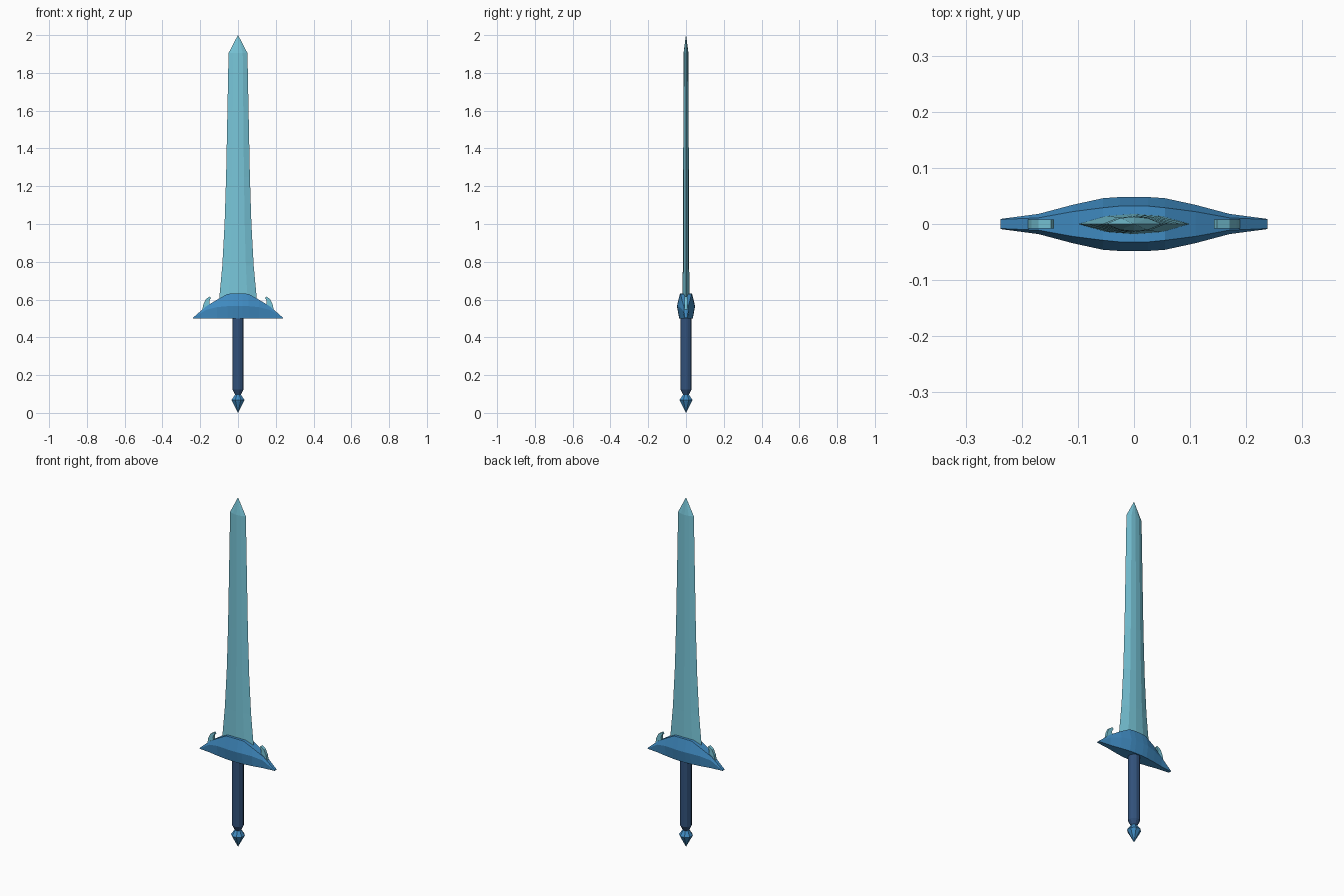
import bpy, bmesh, math

if "Cube" in bpy.data.objects:
    bpy.data.objects.remove(bpy.data.objects["Cube"])


def material(name, rgb):
    m = bpy.data.materials.new(name)
    m.diffuse_color = (*rgb, 1)
    m.use_nodes = True
    m.node_tree.nodes["Principled BSDF"].inputs["Base Color"].default_value = m.diffuse_color
    return m


ICE = material("pale_ice_blue", (0.19, 0.57, 0.70))
BLUE = material("mid_blue", (0.052, 0.265, 0.55))
NAVY = material("dark_navy", (0.032, 0.085, 0.20))


def loft(name, rings, mat):
    """Join equal-length rings of points into a closed, flat-shaded solid."""
    bm = bmesh.new()
    vs = [[bm.verts.new(p) for p in ring] for ring in rings]
    n = len(rings[0])
    for a, b in zip(vs, vs[1:]):
        for i in range(n):
            j = (i + 1) % n
            bm.faces.new((a[i], a[j], b[j], b[i]))
    bm.faces.new(vs[0])
    bm.faces.new(vs[-1])
    bmesh.ops.remove_doubles(bm, verts=bm.verts, dist=1e-5)
    bmesh.ops.recalc_face_normals(bm, faces=bm.faces)
    mesh = bpy.data.meshes.new(name)
    bm.to_mesh(mesh)
    bm.free()
    mesh.materials.append(mat)
    ob = bpy.data.objects.new(name, mesh)
    bpy.context.collection.objects.link(ob)
    return ob


def turned(name, profile, sides, mat):
    """Faceted turned part from (radius, z) pairs."""
    angles = [math.tau * (i + 0.5) / sides for i in range(sides)]
    return loft(name, [[(r * math.cos(a), r * math.sin(a), z) for a in angles]
                       for r, z in profile], mat)


# Blade: flattened section with a shallow centre ridge, flaring at the base
def blade_ring(w, t, z):
    return [(w, 0, z), (w * .5, t * .8, z), (0, t, z), (-w * .5, t * .8, z),
            (-w, 0, z), (-w * .5, -t * .8, z), (0, -t, z), (w * .5, -t * .8, z)]


loft("blade", [blade_ring(*s) for s in (
    (.101, .018, .58), (.098, .018, .62), (.083, .017, .78), (.071, .016, 1.0),
    (.063, .015, 1.25), (.056, .014, 1.6), (.050, .013, 1.905),
    (.0005, .0005, 2.0))], ICE)

# Crossguard: stations of x, top z, belly z, then half depth at top, belly, bottom
half = [(.055, .63, .565, .029, .046, .034), (.11, .60, .56, .022, .034, .026),
        (.17, .563, .545, .011, .018, .015), (.238, .504, .502, .008, .009, .008)]
core = (.025, .632, .565, .032, .048, .036)
stations = [core] + half
stations = [(-s[0], *s[1:]) for s in reversed(stations)] + stations
loft("crossguard", [[(x, -yb, .5), (x, yb, .5), (x, ym, zm), (x, yt, zt),
                     (x, -yt, zt), (x, -ym, zm)]
                    for x, zt, zm, yt, ym, yb in stations], BLUE)

# Small hooked spurs on top of the guard, one each side
hook = [(.19, .54), (.183, .575), (.17, .603), (.148, .617),
        (.143, .607), (.151, .597), (.152, .585), (.146, .56)]
for side, label in ((-1, "left"), (1, "right")):
    loft(label + "_guard_spur",
         [[(side * x, y, z) for x, z in hook] for y in (-.008, .008)], ICE)

# Grip and pommel
turned("grip", [(.013, .09), (.031, .125), (.031, .51)], 12, NAVY)
turned("pommel", [(.0005, 0), (.037, .068), (.013, .103)], 8, BLUE)
